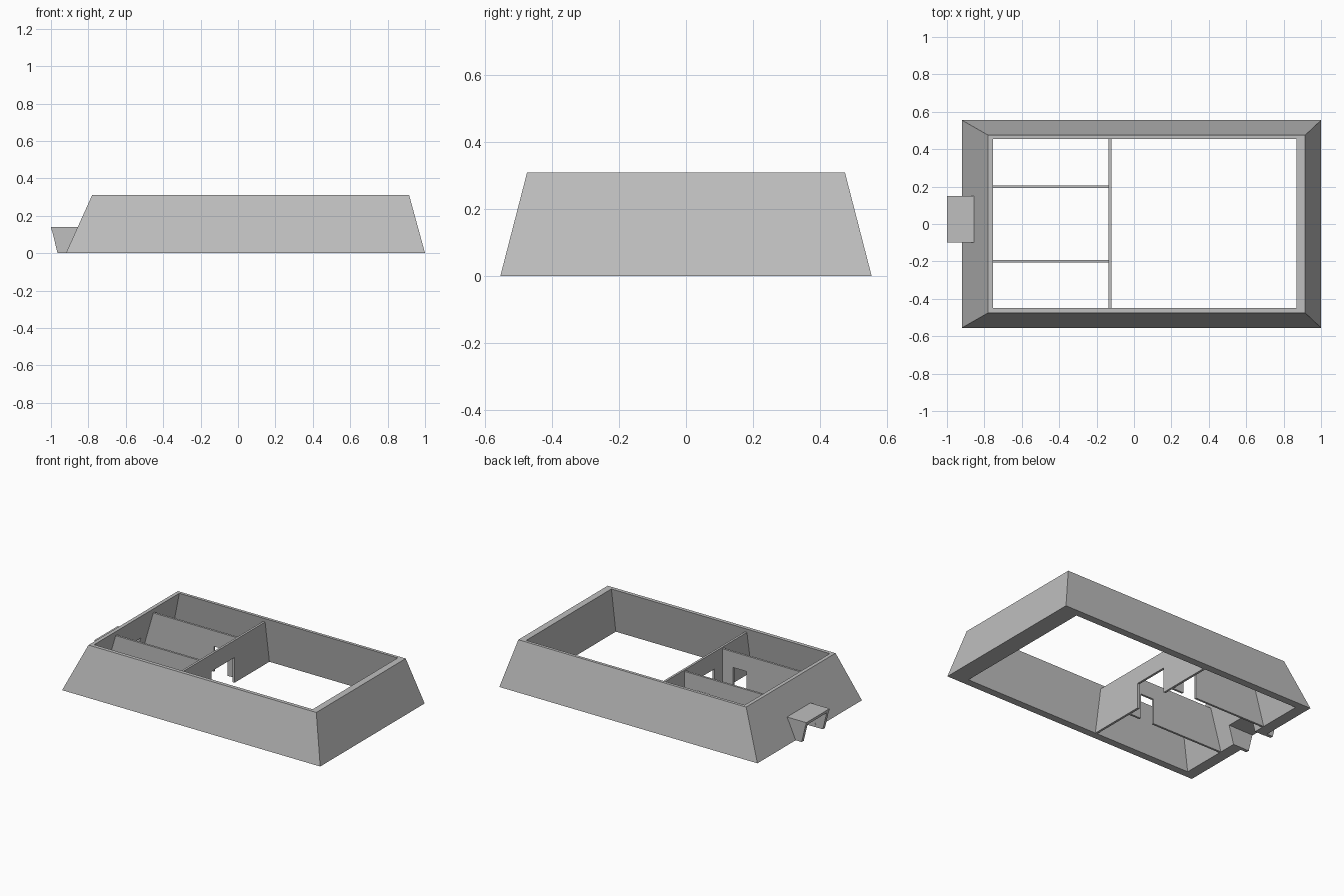
import bpy, bmesh

cube = bpy.data.objects.get("Cube")
if cube:
    bpy.data.objects.remove(cube, do_unlink=True)

stone = bpy.data.materials.new("grey stone")
stone.use_nodes = True
stone.diffuse_color = (0.52, 0.52, 0.52, 1)
stone.node_tree.nodes["Principled BSDF"].inputs["Base Color"].default_value = (0.52, 0.52, 0.52, 1)


def ring(bm, x0, x1, y0, y1, z):
    return [bm.verts.new((x, y, z)) for x, y in ((x0, y0), (x1, y0), (x1, y1), (x0, y1))]


def bridge(bm, a, b):
    for i in range(4):
        j = (i + 1) % 4
        bm.faces.new((a[i], a[j], b[j], b[i]))


def finish(name, bm):
    bmesh.ops.recalc_face_normals(bm, faces=bm.faces)
    mesh = bpy.data.meshes.new(name)
    bm.to_mesh(mesh)
    bm.free()
    mesh.materials.append(stone)
    obj = bpy.data.objects.new(name, mesh)
    bpy.context.collection.objects.link(obj)
    return obj


def block(name, bottom, top, z0, z1):
    """Tapered block; bottom and top are x0, x1, y0, y1."""
    bm = bmesh.new()
    a, b = ring(bm, *bottom, z0), ring(bm, *top, z1)
    bridge(bm, a, b)
    bm.faces.new(a)
    bm.faces.new(b)
    return finish(name, bm)


def cut(obj, x0, x1, y0, y1, height):
    """Cut a doorway that runs up from the floor."""
    cutter = block(obj.name + "_door_cutter", (x0, x1, y0, y1), (x0, x1, y0, y1), -0.05, height)
    cutter.hide_render = True
    mod = obj.modifiers.new("doorway", 'BOOLEAN')
    mod.operation = 'DIFFERENCE'
    mod.solver = 'EXACT'
    mod.object = cutter
    bpy.context.view_layer.objects.active = obj
    bpy.ops.object.modifier_apply(modifier=mod.name)
    bpy.data.objects.remove(cutter, do_unlink=True)


# Battered outer wall, open above and below
bm = bmesh.new()
loops = [ring(bm, -0.92, 1.0, -0.555, 0.555, 0),
         ring(bm, -0.78, 0.915, -0.475, 0.475, 0.31),
         ring(bm, -0.755, 0.87, -0.45, 0.455, 0.31),
         ring(bm, -0.845, 0.876, -0.505, 0.505, 0)]
for i in range(4):
    bridge(bm, loops[i], loops[(i + 1) % 4])
outer_wall = finish("outer_wall", bm)
cut(outer_wall, -1.1, -0.6, -0.075, 0.125, 0.12)

# Cross wall with its wide doorway
cross_wall = block("cross_wall", (-0.135, -0.12, -0.505, 0.505),
                   (-0.135, -0.12, -0.455, 0.46), 0, 0.285)
cut(cross_wall, -0.2, -0.05, -0.11, 0.135, 0.17)

# Two room partitions with small doorways
for side, y in (("right", -0.2), ("left", 0.2)):
    wall = block(side + "_partition", (-0.845, -0.135, y - 0.007, y + 0.007),
                 (-0.765, -0.135, y - 0.007, y + 0.007), 0, 0.275)
    cut(wall, -0.315, -0.215, y - 0.1, y + 0.1, 0.17)

# Entrance porch: two leaning jambs and a roof slab
for side, y in (("right", -0.098), ("left", 0.127)):
    block("porch_" + side + "_jamb", (-0.965, -0.9, y, y + 0.022),
          (-0.995, -0.845, y, y + 0.022), 0, 0.125)
block("porch_roof", (-0.996, -0.85, -0.098, 0.15),
      (-1.0, -0.855, -0.098, 0.15), 0.12, 0.14)
